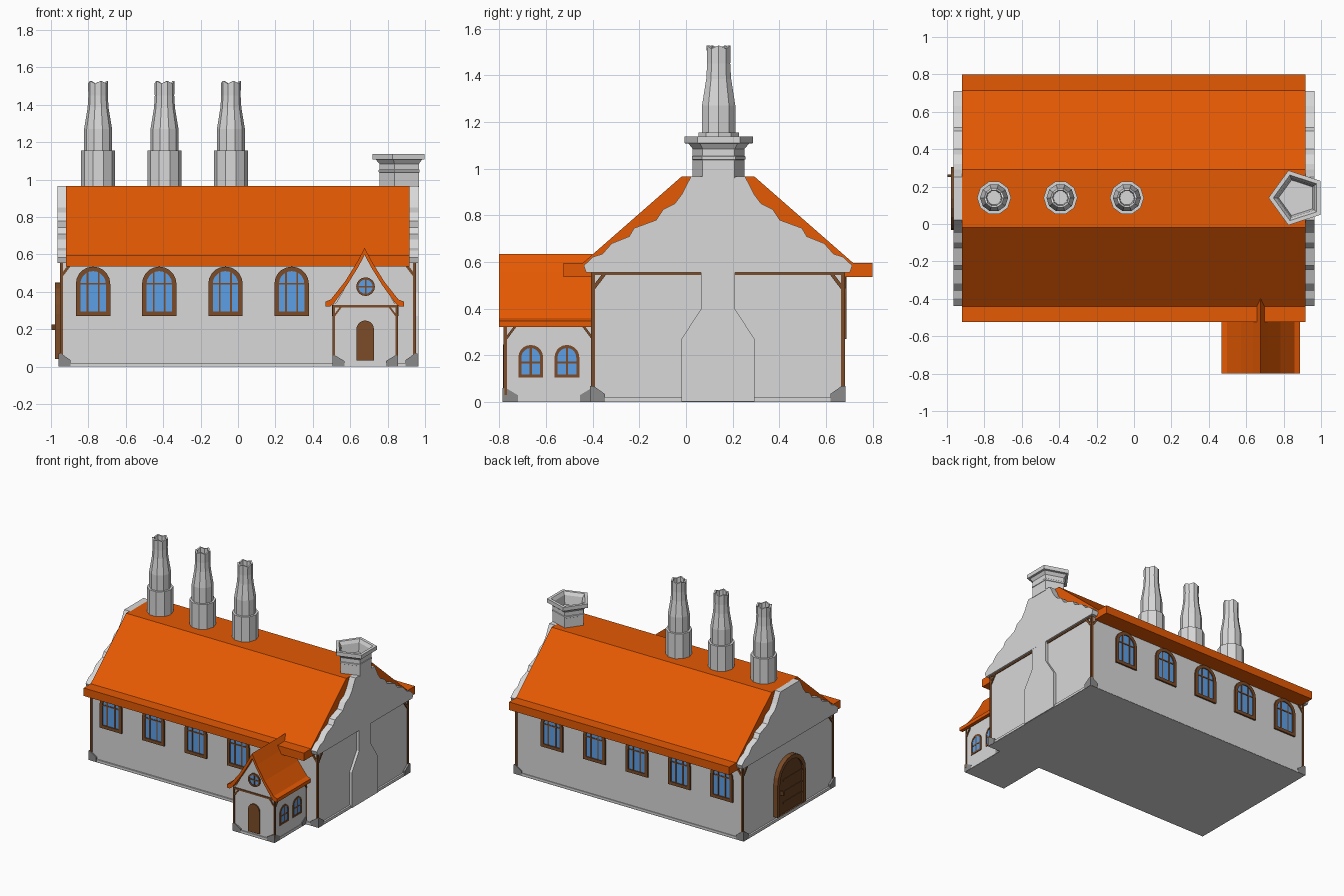
import bpy, bmesh, math
from mathutils import Matrix, Vector

if "Cube" in bpy.data.objects:
    bpy.data.objects.remove(bpy.data.objects["Cube"])


def material(name, rgb):
    m = bpy.data.materials.new(name)
    m.diffuse_color = (*rgb, 1)
    m.use_nodes = True
    m.node_tree.nodes["Principled BSDF"].inputs["Base Color"].default_value = m.diffuse_color
    return m


PLASTER = material("pale_grey_plaster", (0.69, 0.69, 0.69))
STONE = material("dark_grey_stone", (0.26, 0.26, 0.26))
TILE = material("orange_roof_tile", (0.78, 0.10, 0.001))
WOOD = material("brown_timber", (0.20, 0.07, 0.02))
DARK = material("dark_brown_door", (0.13, 0.05, 0.017))
GLASS = material("blue_glass", (0.11, 0.36, 0.82))
FRONT, RIGHT, BACK, LEFT = 0, 90, 180, -90


def finish(name, bm, mat, loc=(0, 0, 0), angle=0):
    bmesh.ops.recalc_face_normals(bm, faces=bm.faces)
    bm.transform(Matrix.Translation(loc) @ Matrix.Rotation(math.radians(angle), 4, 'Z'))
    me = bpy.data.meshes.new(name)
    bm.to_mesh(me)
    bm.free()
    me.materials.append(mat)
    ob = bpy.data.objects.new(name, me)
    bpy.context.collection.objects.link(ob)
    return ob


def plate(name, pts, depth, mat, loc=(0, 0, 0), angle=0):
    """Outline (u, z) extruded outwards from a wall turned by angle."""
    bm = bmesh.new()
    f = bm.faces.new([bm.verts.new((u, 0, z)) for u, z in pts])
    new = bmesh.ops.extrude_face_region(bm, geom=[f])['geom']
    bmesh.ops.translate(bm, vec=(0, -depth, 0),
                        verts=[v for v in new if isinstance(v, bmesh.types.BMVert)])
    return finish(name, bm, mat, loc, angle)


def ring(name, outer, inner, depth, mat, loc, angle):
    """Flat frame between two outlines with equal point counts."""
    bm = bmesh.new()
    loops = [[bm.verts.new((u, y, z)) for u, z in pts]
             for pts, y in ((outer, 0), (outer, -depth), (inner, -depth), (inner, 0))]
    n = len(outer)
    for k in range(4):
        a, b = loops[k], loops[(k + 1) % 4]
        for i in range(n):
            j = (i + 1) % n
            bm.faces.new((a[i], a[j], b[j], b[i]))
    return finish(name, bm, mat, loc, angle)


def box(name, x0, x1, y0, y1, z0, z1, mat):
    return plate(name, [(x0, z0), (x1, z0), (x1, z1), (x0, z1)], y1 - y0, mat, (0, y1, 0))


def bar(name, a, b, width, depth, mat, loc, angle):
    a, b = Vector(a), Vector(b)
    d = (b - a).normalized() * width / 2
    s = Vector((-d.y, d.x))
    return plate(name, [a + s, a - s, b - s, b + s], depth, mat, loc, angle)


def arch(half, z0, top, n=10):
    arc = [(half * math.cos(math.pi * i / n), top - half + half * math.sin(math.pi * i / n))
           for i in range(n + 1)]
    return [(-half, z0), (half, z0)] + arc


def lathe(name, profile, n, centre, start, mat):
    bm = bmesh.new()
    rows = [[bm.verts.new((r * math.cos(start + math.tau * i / n),
                           r * math.sin(start + math.tau * i / n), z)) for i in range(n)]
            for r, z in profile]
    for a, b in zip(rows, rows[1:]):
        for i in range(n):
            j = (i + 1) % n
            bm.faces.new((a[i], a[j], b[j], b[i]))
    bm.faces.new(rows[0])
    bm.faces.new(rows[-1])
    return finish(name, bm, mat, (*centre, 0))


def window(name, half, z0, top, rim, uprights, cross, loc, angle, depth=0.012):
    ring(name + "_frame", arch(half, z0, top), arch(half - rim, z0 + rim, top - rim),
         depth, WOOD, loc, angle)
    plate(name + "_glass", arch(half - rim, z0 + rim, top - rim), depth * .4, GLASS, loc, angle)
    for u in uprights:
        zt = top - half + math.sqrt((half - rim) ** 2 - u * u)
        bar(name + "_upright", (u, z0 + rim), (u, zt), 0.009, depth * .7, WOOD, loc, angle)
    bar(name + "_crossbar", (rim - half, cross), (half - rim, cross), 0.009, depth * .7, WOOD, loc, angle)


def plinth(name, x0, x1, y0, y1, low, high):
    """Stone footing strips whose corners rise above the rest."""
    cx, cy, t = (x0 + x1) / 2, (y0 + y1) / 2, 0.014
    for ang, half, loc in ((FRONT, (x1 - x0) / 2, (cx, y0 + t, 0)), (BACK, (x1 - x0) / 2, (cx, y1 - t, 0)),
                           (RIGHT, (y1 - y0) / 2, (x1 - t, cy, 0)), (LEFT, (y1 - y0) / 2, (x0 + t, cy, 0))):
        p = [(half, .001), (half, high), (half - .015, high), (half - .065, low), (half - .065, .001)]
        plate(name + "_side", p + [(-u, z) for u, z in reversed(p)], t, STONE, loc, ang)


def timber(name, half, top, brace, width, loc, angle, beam=True):
    """Corner posts, braces and a top beam on one wall."""
    for s in (-1, 1):
        bar(name + "_post", (s * (half - .003), 0.03), (s * (half - .003), top), width, 0.006, WOOD, loc, angle)
        bar(name + "_brace", (s * (half - .006), top - brace * 1.25), (s * (half - brace), top - .004),
            width, 0.007, WOOD, loc, angle)
    if beam:
        bar(name + "_beam", (-half, top - .007), (half, top - .007), 0.014, 0.006, WOOD, loc, angle)


# Main hall
CY = 0.137
X, Y0, Y1 = 0.945, -0.40, 0.675
box("hall_walls", -X, X, Y0, Y1, 0, 0.58, PLASTER)
box("hall_floor", -.958, .958, Y0 - .01, Y1 + .006, 0, 0.02, PLASTER)
plinth("hall_plinth", -0.96, 0.96, Y0 - .012, Y1 + .008, 0.035, 0.07)
timber("hall_front", X, 0.56, 0.055, 0.015, (0, Y0, 0), FRONT, False)
timber("hall_back", X, 0.56, 0.055, 0.015, (0, Y1, 0), BACK, False)
timber("hall_right", 0.538, 0.558, 0.055, 0.015, (X, CY, 0), RIGHT)
timber("hall_left", 0.538, 0.558, 0.055, 0.015, (-X, CY, 0), LEFT)

# Main roof, flat along the top with boxed eaves
half = [(0.155, 0.967), (0.578, 0.597), (0.662, 0.597), (0.662, 0.537)]
plate("hall_roof", half + [(-u, z) for u, z in reversed(half)], 1.837, TILE, (-0.92, CY, 0), RIGHT)

# Stepped gables
step = [(.115, .967), (.135, .93), (.155, .89), (.185, .85), (.235, .825), (.265, .78), (.36, .745),
        (.38, .71), (.455, .68), (.495, .635), (.535, .622), (.575, .585), (.565, .555)]
outline = step + [(-u, z) for u, z in reversed(step)]
plate("right_gable", outline, 0.05, PLASTER, (0.915, CY, 0), RIGHT)
plate("left_gable", outline, 0.05, PLASTER, (-0.915, CY, 0), LEFT)

# Chimney breast and pentagonal chimney on the right end
breast = [(.157, 0.002), (.157, .27), (.072, .40), (.072, .56)]
plate("chimney_breast", breast + [(-u, z) for u, z in reversed(breast)], 0.0195, PLASTER, (X, CY, 0), RIGHT)
lathe("end_chimney", [(.117, .96), (.117, 1.038), (.121, 1.04), (.121, 1.052), (.117, 1.055), (.117, 1.085),
                      (.136, 1.107), (.154, 1.109), (.154, 1.138), (.128, 1.138), (.112, 1.115),
                      (.10, 1.05)], 5, (0.873, 0.14), math.pi, PLASTER)

# Three tall stacks with notched rims
for i, x in enumerate((-0.748, -0.393, -0.038)):
    stack = lathe(f"stack_{i + 1}", [(.091, .93), (.091, 1.155), (.075, 1.155), (.075, 1.27), (.056, 1.385),
                                     (.052, 1.45), (.054, 1.528), (.042, 1.528), (.038, 1.40)],
                  10, (x, 0.14), 0, PLASTER)
    for k, v in enumerate(stack.data.vertices):
        if v.co.z > 1.5 and k % 2:
            v.co.z -= 0.014

# Hall windows
for i in range(5):
    x = -0.775 + 0.354 * i
    if i < 4:
        window(f"front_window_{i + 1}", 0.092, 0.27, 0.535, 0.024, (-.03, .03), 0.443, (x, Y0, 0), FRONT)
    window(f"back_window_{i + 1}", 0.092, 0.27, 0.535, 0.024, (-.03, .03), 0.443, (x, Y1, 0), BACK)

# Large arched door on the left end, hinged on one side
at = (-X, CY, 0)
ring("great_door_frame", arch(.168, .04, .45), arch(.138, .041, .42), 0.034, WOOD, at, LEFT)
plate("great_door", arch(.138, .041, .42), 0.022, DARK, at, LEFT)
for z in (0.12, 0.20, 0.29):
    bar("door_strap", (.138, z), (-.09, z), 0.012, 0.026, DARK, at, LEFT)
bar("door_handle", (-.12, .195), (-.12, .225), 0.014, 0.052, DARK, at, LEFT)

# Porch
PX, PY = 0.68, -0.775
box("porch_walls", PX - .17, PX + .17, PY, -0.39, 0, 0.34, PLASTER)
box("porch_floor", PX - .173, PX + .173, PY - .008, -0.39, 0, 0.02, PLASTER)
plinth("porch_plinth", PX - .175, PX + .175, PY - .01, -0.39, 0.03, 0.06)
plate("porch_gable", [(-.165, .325), (.165, .325), (.10, .435), (.035, .54), (0, .605), (-.035, .54), (-.10, .435)],
      0.36, PLASTER, (PX, PY + .36, 0))
timber("porch_front", 0.17, 0.33, 0.045, 0.01, (PX, PY, 0), FRONT)
timber("porch_right", 0.19, 0.33, 0.045, 0.01, (PX + .17, PY + .19, 0), RIGHT, False)
timber("porch_left", 0.19, 0.33, 0.045, 0.01, (PX - .17, PY + .19, 0), LEFT, False)

# Porch roof with flared eaves
top = [(.04, .56), (.105, .455), (.18, .36), (.21, .348), (.21, .322), (.185, .322), (.165, .338),
       (.095, .435), (.033, .535)]
plate("porch_roof", [(0, .635)] + top + [(0, .598)] + [(-u, z) for u, z in reversed(top)],
      0.40, TILE, (PX - .003, -0.40, 0))

# Porch door and windows
plate("porch_door", arch(.047, .032, .247), 0.009, WOOD, (PX, PY, 0))


def circle(r):
    return [(r * math.cos(math.tau * i / 16), 0.428 + r * math.sin(math.tau * i / 16)) for i in range(16)]


at = (PX + .002, PY, 0)
ring("round_window_frame", circle(.05), circle(.038), 0.01, WOOD, at, FRONT)
plate("round_window_glass", circle(.038), 0.004, GLASS, at)
bar("round_window_upright", (0, .39), (0, .466), 0.008, 0.008, WOOD, at, FRONT)
bar("round_window_crossbar", (-.038, .428), (.038, .428), 0.008, 0.008, WOOD, at, FRONT)
for y in (-0.665, -0.51):
    window("porch_right_window", 0.053, 0.105, 0.245, 0.013, (0,), 0.17, (PX + .17, y, 0), RIGHT, 0.005)
    window("porch_left_window", 0.053, 0.105, 0.245, 0.013, (0,), 0.17, (PX - .17, y, 0), LEFT, 0.005)
